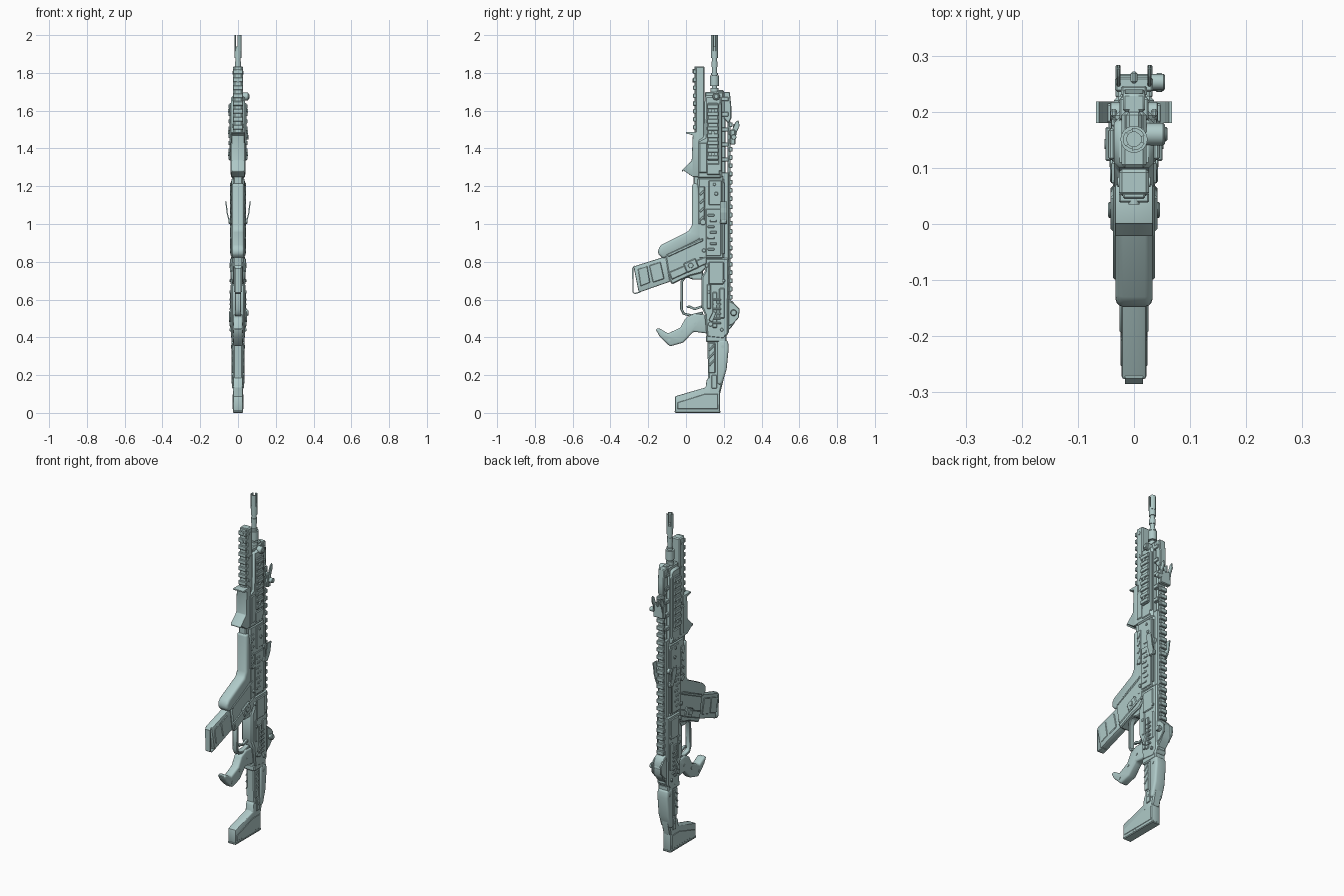
import bpy, bmesh, math
from mathutils import Matrix, Vector

mat = bpy.data.materials.new("pale_teal_grey")
mat.diffuse_color = (0.43, 0.59, 0.58, 1)


def finish(name, bm, bevel=0.0, seg=1, mirror=False):
    if mirror:
        dup = bmesh.ops.duplicate(bm, geom=bm.verts[:] + bm.edges[:] + bm.faces[:])["geom"]
        for v in dup:
            if isinstance(v, bmesh.types.BMVert):
                v.co.x = -v.co.x
    bmesh.ops.recalc_face_normals(bm, faces=bm.faces[:])
    if bevel:
        edges = [e for e in bm.edges if e.calc_face_angle(0) > 0.6]
        bmesh.ops.bevel(bm, geom=edges, offset=bevel, segments=seg, profile=0.5,
                        affect='EDGES', clamp_overlap=True)
    me = bpy.data.meshes.new(name)
    bm.to_mesh(me)
    bm.free()
    me.materials.append(mat)
    ob = bpy.data.objects.new(name, me)
    bpy.context.collection.objects.link(ob)
    return ob


def boxes(name, items, bevel=0.0, seg=1, mirror=False):
    """Each item: x0, x1, y0, y1, z0, z1."""
    bm = bmesh.new()
    for a, b, c, d, e, f in items:
        m = Matrix.Translation(((a + b) / 2, (c + d) / 2, (e + f) / 2)) @ Matrix.Diagonal((b - a, d - c, f - e, 1))
        bmesh.ops.create_cube(bm, size=1, matrix=m)
    return finish(name, bm, bevel, seg, mirror)


def prof(name, pts, x0, x1, bevel=0.0, seg=1, mirror=False):
    """Side outline (y, z) extruded across x."""
    bm = bmesh.new()
    f = bm.faces.new([bm.verts.new((x0, y, z)) for y, z in pts])
    ext = bmesh.ops.extrude_face_region(bm, geom=[f])["geom"]
    bmesh.ops.translate(bm, vec=(x1 - x0, 0, 0), verts=[v for v in ext if isinstance(v, bmesh.types.BMVert)])
    return finish(name, bm, bevel, seg, mirror)


def strip(name, path, t, x0, x1, bevel=0.0, mirror=False):
    """Flat bar of thickness t following a (y, z) path."""
    p = [Vector(q) for q in path]
    left, right = [], []
    for i, q in enumerate(p):
        d = (p[min(i + 1, len(p) - 1)] - p[max(i - 1, 0)]).normalized()
        n = Vector((-d.y, d.x)) * t / 2
        left.append(q + n)
        right.append(q - n)
    return prof(name, [tuple(v) for v in left + right[::-1]], x0, x1, bevel, 1, mirror)


def cyls(name, items, n=20, mirror=False, bevel=0.0):
    """Each item: axis, x, y, z, radius, length (centred)."""
    bm = bmesh.new()
    rots = {'Z': Matrix(), 'X': Matrix.Rotation(math.pi / 2, 4, 'Y'), 'Y': Matrix.Rotation(math.pi / 2, 4, 'X')}
    for ax, x, y, z, r, l in items:
        bmesh.ops.create_cone(bm, cap_ends=True, segments=n, radius1=r, radius2=r, depth=l,
                              matrix=Matrix.Translation((x, y, z)) @ rots[ax])
    return finish(name, bm, bevel, 1, mirror)


# Barrel, gas block and forked flash hider
BY = 0.151
cyls("barrel", [('Z', 0, BY, z0 / 2 + z1 / 2, r, z1 - z0) for z0, z1, r in
                ((1.2, 1.94, .014), (1.70, 1.72, .022), (1.73, 1.785, .024), (1.79, 1.80, .018),
                 (1.83, 1.86, .017), (1.88, 1.93, .018))], 24)
bm = bmesh.new()
for k in range(3):
    a0 = k * 2 * math.pi / 3 + math.pi / 6
    ring = [(r, a0 + d) for r, ds in ((.02, (-.7, -.25, .25, .7)), (.013, (.7, .25, -.25, -.7))) for d in ds]
    f = bm.faces.new([bm.verts.new((r * math.sin(a), BY + r * math.cos(a), 1.915)) for r, a in ring])
    g = bmesh.ops.extrude_face_region(bm, geom=[f])["geom"]
    bmesh.ops.translate(bm, vec=(0, 0, .085), verts=[v for v in g if isinstance(v, bmesh.types.BMVert)])
finish("flash_hider", bm)
boxes("gas_block", [(-.022, .022, .10, .20, 1.66, 1.70), (-.014, .014, .16, .20, 1.69, 1.71)], .006)
cyls("gas_knob", [('X', .035, .16, 1.675, .02, .04), ('X', .03, .16, 1.675, .013, .06)], 16, bevel=.003)
cyls("gas_tube", [('Z', 0, .198, 1.47, .01, .46)], 14)

# Handguard with open slots under the top rail
prof("handguard", [(.058, 1.24), (.19, 1.24), (.19, 1.66), (.175, 1.68), (.10, 1.68), (.095, 1.46), (.058, 1.44)],
     -.036, .036, .01)
boxes("handguard_posts", [(-.026, .026, .185, .225, z, z + .022) for z in (1.25, 1.33, 1.41, 1.49, 1.57, 1.65)], .003)
prof("handguard_front_post", [(.20, 1.56), (.225, 1.53), (.24, 1.56), (.24, 1.62), (.232, 1.70), (.20, 1.70)],
     -.02, .02, .004)
boxes("handguard_side_panels", [(.03, .040, .07, .112, 1.27, 1.43), (.03, .040, .172, .19, 1.28, 1.64),
                                (.03, .040, .11, .18, 1.26, 1.32)], .004, 1, True)

# Side rails
boxes("side_rails", [(.034, .045, .115, .17, 1.335, 1.64)]
      + [(.04, .051, .112, .173, 1.34 + i * .0385, 1.363 + i * .0385) for i in range(8)], .003, 1, True)
cyls("side_rail_bolts", [('X', .045, .1425, z, .009, .016) for z in (1.37, 1.485, 1.60)], 12, True)

# Lower front rail block
boxes("front_rail_block", [(-.027, .027, .05, .098, 1.44, 1.835)], .006)
boxes("front_rail_teeth", [(-.027, .027, .038, .056, 1.50 + i * .042, 1.524 + i * .042) for i in range(8)]
      + [(-.02, .02, .045, .056, 1.46, 1.835)], .003)
cyls("front_rail_bolts", [('X', 0, .075, z, .009, .058) for z in (1.52, 1.66, 1.80)]
     + [('Y', 0, .045, z, .010, .02) for z in (1.76, 1.81)], 12)

# Smooth hand cover with flared ends
prof("hand_cover", [(.07, 1.25), (.035, 1.25), (-.015, 1.285), (-.02, 1.275), (-.022, 1.285), (.03, 1.335),
                    (.036, 1.47), (.0, 1.48), (.0, 1.488), (.07, 1.488)][::-1], -.034, .034, .004, 2)
boxes("cover_neck", [(-.024, .024, .04, .08, 1.19, 1.27)], .006)

# Upper receiver
boxes("upper_receiver", [(-.034, .034, .06, .205, .81, 1.25)], .012)
boxes("receiver_top", [(-.026, .026, .19, .228, .42, 1.27)], .006)
boxes("receiver_side_plates", [(.03, .039, .105, .185, .83, 1.08), (.03, .038, .12, .19, 1.10, 1.23),
                               (.03, .037, .065, .10, 1.00, 1.20), (.03, .042, .19, .205, .84, 1.22)], .004, 1, True)
boxes("receiver_ribs", [(.034, .043, .115 + .012 * (i % 2), .15 + .012 * (i % 2), .86 + i * .03, .872 + i * .03)
                        for i in range(7)], .002, 1, True)
for i in range(4):
    strip("receiver_zigzag_%d" % i, [(.075, 1.02 + i * .045), (.095, 1.04 + i * .045)], .012, .034, .041, .002, True)
cyls("receiver_pins", [('X', 0, y, z, r, .086) for y, z, r in
                       ((.09, 1.01, .016), (.16, 1.16, .010), (.15, 1.21, .008), (.20, 1.09, .017), (.095, .86, .010))],
     14, bevel=.002)

# Charging handles: curved hooks on both sides
bm = bmesh.new()
path = [(.036, 1.00), (.046, 1.025), (.055, 1.06), (.057, 1.085), (.062, 1.12)]
for (xa, za), (xb, zb) in zip(path, path[1:]):
    q = [(xa, .18, za), (xa + .006, .18, za), (xb + .006, .18, zb), (xb, .18, zb)]
    f = bm.faces.new([bm.verts.new(c) for c in q])
    g = bmesh.ops.extrude_face_region(bm, geom=[f])["geom"]
    bmesh.ops.translate(bm, vec=(0, .038, 0), verts=[v for v in g if isinstance(v, bmesh.types.BMVert)])
finish("charging_handles", bm, 0, 1, True)
boxes("charging_handle_mounts", [(.03, .05, .18, .215, 1.0, 1.03)], .004, 1, True)

# Top rail
boxes("top_rail", [(-.017, .017, .22, .236, .58, 1.545)]
      + [(-.023, .023, .228, .246, .60 + i * .0435, .625 + i * .0435) for i in range(22)], .003)

# Lower receiver
prof("lower_receiver", [(.11, .40), (.20, .39), (.225, .42), (.228, .82), (.10, .82), (.10, .75), (.082, .72),
                        (.082, .56), (.10, .52)], -.036, .036, .008)
boxes("lower_side_plates", [(.032, .041, .12, .20, .68, .80), (.032, .042, .14, .165, .45, .64),
                            (.032, .040, .175, .205, .50, .66), (.032, .040, .11, .132, .55, .68)], .004, 1, True)
boxes("lower_side_ribs", [(.036, .045, .143, .185, .47 + i * .025, .48 + i * .025) for i in range(6)], .002, 1, True)
cyls("lower_pins", [('X', 0, y, z, r, .088) for y, z, r in
                    ((.13, .47, .013), (.19, .44, .009), (.12, .64, .009), (.20, .70, .008), (.11, .78, .010))],
     14, bevel=.002)
prof("selector_lever", [(.12, .49), (.14, .48), (.16, .53), (.145, .54)], .04, .047, .002, 1, True)

# Magazine well with rounded front strap
prof("front_strap", [(.032, 1.215), (.065, 1.215), (.10, .93), (-.12, .815), (-.148, .84), (-.147, .87), (-.13, .89),
                     (.015, .963), (.032, .995)], -.033, .033, .014, 3)
prof("magazine_well", [(-.11, .84), (.10, .935), (.12, .78), (.08, .74), (.02, .725), (-.075, .68), (-.09, .71)],
     -.033, .033, .006)
prof("well_lip", [(-.09, .745), (.11, .83), (.11, .79), (-.075, .705)], -.037, .037, .004)
prof("well_upper_rib", [(-.10, .84), (.09, .925), (.09, .91), (-.095, .825)], -.037, .037, .003)
prof("magazine_catch", [(-.015, .79), (.05, .82), (.07, .77), (.005, .74)], -.042, .042, .005)
cyls("magazine_catch_button", [('X', 0, .025, .78, .014, .092)], 14, bevel=.002)
prof("well_bracket", [(.0, .74), (.03, .73), (.085, .75), (.085, .71), (.02, .71)], -.02, .02, .004)

# Magazine with pull loop
prof("magazine", [(-.06, .86), (-.12, .825), (-.278, .775), (-.25, .637), (-.07, .70), (.02, .75)],
     -.022, .022, .006, 2)
prof("magazine_side_panel", [(-.135, .80), (-.195, .78), (-.175, .69), (-.115, .71)], -.0255, .0255, .003)
prof("magazine_side_panel_small", [(-.205, .778), (-.255, .762), (-.24, .67), (-.19, .69)], -.0245, .0245, .003)
strip("magazine_loop", [(-.272, .778), (-.282, .765), (-.281, .638), (-.27, .632), (-.24, .64)], .006, -.016, .016)

# Trigger guard and trigger
strip("trigger_guard", [(.05, .725), (-.005, .72), (-.022, .695), (-.024, .55), (-.012, .525), (.03, .515), (.09, .53)],
      .014, -.016, .016, .003)
strip("trigger", [(.09, .565), (.045, .55), (.02, .562), (.004, .56)], .013, -.008, .008, .002)
boxes("guard_root", [(-.02, .02, .03, .09, .705, .76)], .005)

# Pistol grip
prof("pistol_grip", [(-.162, .445), (-.14, .448), (-.095, .42), (-.03, .452), (.0, .505), (.045, .525), (.10, .52),
                     (.115, .42), (.04, .43), (-.015, .372), (-.085, .352), (-.14, .405)], -.025, .025, .01, 3)
cyls("grip_screws", [('X', 0, y, z, .008, .054) for y, z in ((-.09, .385), (-.02, .43), (.05, .47))], 12)

# Stock
prof("stock_body", [(.112, .40), (.20, .40), (.205, .20), (.18, .10), (.12, .10), (.118, .18)], -.026, .026, .007)
prof("stock_cheek", [(.165, .385), (.222, .385), (.226, .34), (.215, .23), (.19, .15), (.165, .15)],
     -.035, .035, .012, 3)
prof("stock_butt", [(-.058, .006), (.18, .0), (.18, .14), (.155, .155), (.12, .19), (.108, .17), (.105, .135),
                    (-.058, .088)], -.026, .026, .006, 2)
prof("butt_side_step", [(-.045, .055), (.10, .10), (.17, .10), (.17, .02), (-.045, .02)], -.028, .028, .002)
boxes("butt_pad", [(-.027, .027, -.06, .182, .0, .014)], .004)
boxes("stock_hinge", [(-.034, .034, .105, .215, .375, .41)], .006)
boxes("stock_side_plate", [(.02, .031, .12, .155, .21, .37), (.02, .031, .135, .165, .13, .20)], .003, 1, True)
for i in range(3):
    strip("stock_zigzag_%d" % i, [(.122, .25 + i * .04), (.15, .28 + i * .04)], .01, .03, .035, .002, True)
cyls("stock_pins", [('X', 0, .195, .35, .009, .076), ('X', 0, .15, .17, .008, .068)], 12)

# Rear sight
prof("rear_sight", [(.22, .60), (.25, .59), (.265, .56), (.265, .49), (.25, .465), (.22, .43)], -.028, .028, .004)
prof("rear_sight_guards", [(.225, .595), (.255, .58), (.284, .55), (.28, .505), (.25, .47), (.225, .46)],
     .024, .033, .003, 1, True)
cyls("rear_sight_knob", [('X', .012, .252, .53, .015, .085), ('X', .045, .252, .53, .017, .012)], 16, bevel=.002)

# Front sight
boxes("front_sight_base", [(-.034, .034, .235, .262, 1.42, 1.50), (-.006, .006, .25, .272, 1.49, 1.53)], .004)
prof("front_sight_ears", [(.238, 1.42), (.255, 1.42), (.27, 1.49), (.284, 1.52), (.278, 1.55), (.262, 1.54),
                          (.245, 1.50)], .024, .031, .002, 1, True)
cyls("front_sight_knob", [('X', .042, .253, 1.46, .014, .026)], 14, bevel=.002)

# Sharp edges stay sharp, rounded parts smooth
bpy.ops.object.select_all(action='DESELECT')
for ob in bpy.context.collection.objects:
    ob.select_set(True)
    bpy.context.view_layer.objects.active = ob
bpy.ops.object.shade_smooth_by_angle(angle=math.radians(35))
